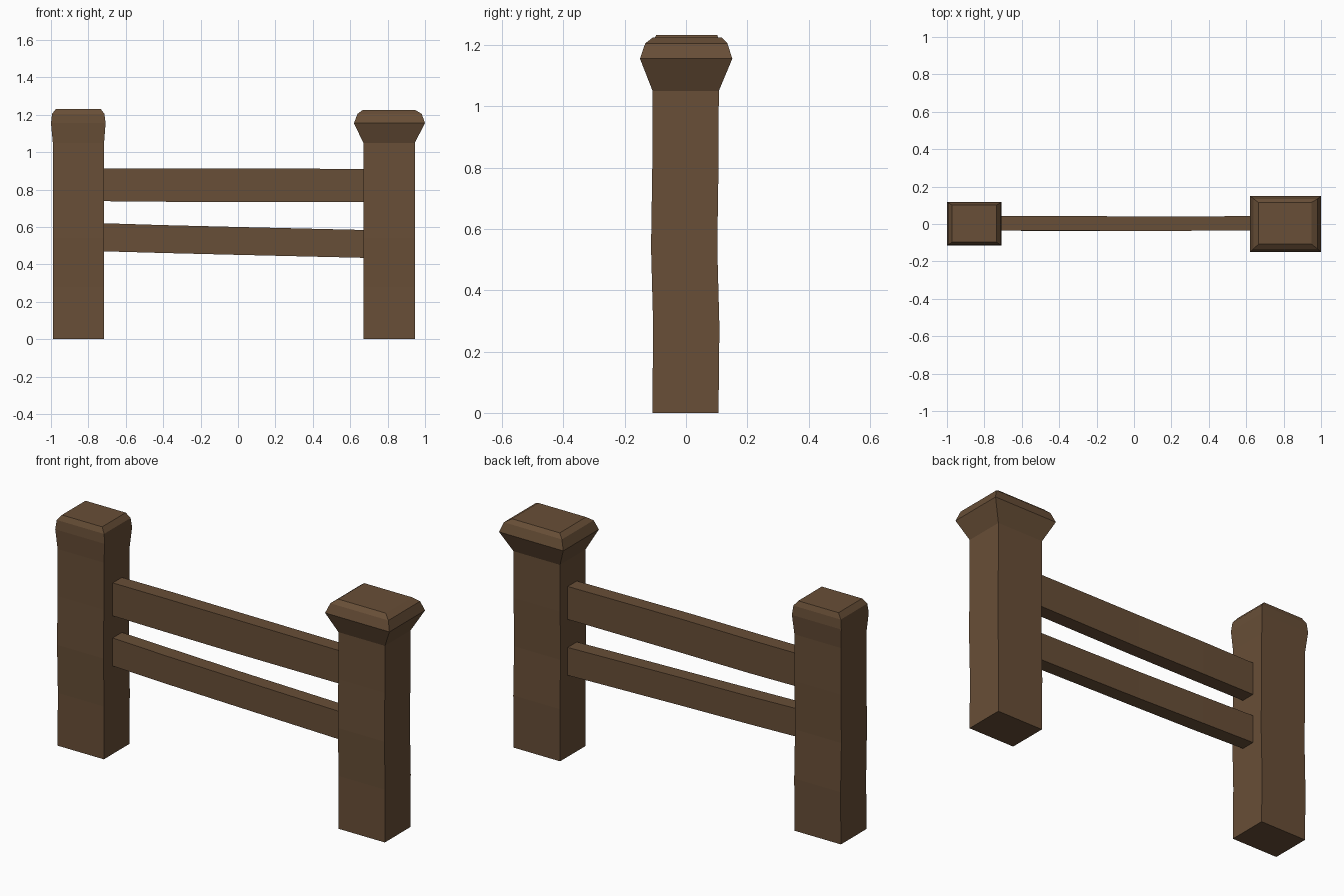
import bpy, bmesh
from mathutils import Vector

if "Cube" in bpy.data.objects:
    bpy.data.objects.remove(bpy.data.objects["Cube"])

wood = bpy.data.materials.new("brown_wood")
wood.diffuse_color = (0.138, 0.077, 0.038, 1)
wood.use_nodes = True
wood.node_tree.nodes["Principled BSDF"].inputs["Base Color"].default_value = wood.diffuse_color


def loft(name, rings):
    """Skin a list of four-corner rings into a closed flat-shaded solid."""
    bm = bmesh.new()
    loops = [[bm.verts.new(Vector(p)) for p in ring] for ring in rings]
    for a, b in zip(loops, loops[1:]):
        for i in range(4):
            j = (i + 1) % 4
            bm.faces.new((a[i], a[j], b[j], b[i]))
    bm.faces.new(loops[0])
    bm.faces.new(loops[-1])
    bmesh.ops.recalc_face_normals(bm, faces=bm.faces)
    me = bpy.data.meshes.new(name)
    bm.to_mesh(me)
    bm.free()
    me.materials.append(wood)
    ob = bpy.data.objects.new(name, me)
    bpy.context.collection.objects.link(ob)
    return ob


def flat_ring(x0, x1, y0, y1, z):
    return [(x0, y0, z), (x1, y0, z), (x1, y1, z), (x0, y1, z)]


def rail_ring(x, y0, y1, z0, z1):
    return [(x, y0, z0), (x, y1, z0), (x, y1, z1), (x, y0, z1)]


# Slightly warped post shaft: (height, sideways drift in y)
SHAFT = [(0, -0.002), (0.28, 0.001), (0.54, -0.006), (0.8, -0.002), (1.05, -0.001)]


def post(name, x0, x1, cap):
    rings = [flat_ring(x0, x1, -0.108 + d, 0.108 + d, z) for z, d in SHAFT]
    rings += [flat_ring(*c) for c in cap]
    loft(name, rings)


# Posts with their flared, chamfered caps
post("left_post", -0.99, -0.716, [
    (-1.0, -0.708, -0.115, 0.117, 1.155),
    (-0.994, -0.714, -0.111, 0.113, 1.205),
    (-0.973, -0.735, -0.097, 0.102, 1.232)])
post("right_post", 0.67, 0.945, [
    (0.62, 1.0, -0.15, 0.151, 1.155),
    (0.639, 0.982, -0.133, 0.135, 1.205),
    (0.666, 0.948, -0.107, 0.115, 1.225)])

# Rails, gently uneven along their length: (x, y front, y back, z low, z high)
loft("upper_rail", [rail_ring(*r) for r in [
    (-0.72, -0.035, 0.042, 0.738, 0.914),
    (-0.4, -0.035, 0.044, 0.735, 0.914),
    (0.0, -0.037, 0.040, 0.734, 0.914),
    (0.675, -0.035, 0.042, 0.734, 0.91)]])
loft("lower_rail", [rail_ring(*r) for r in [
    (-0.72, -0.035, 0.042, 0.470, 0.620),
    (-0.4, -0.038, 0.042, 0.461, 0.610),
    (0.0, -0.037, 0.039, 0.451, 0.600),
    (0.675, -0.035, 0.042, 0.435, 0.584)]])
